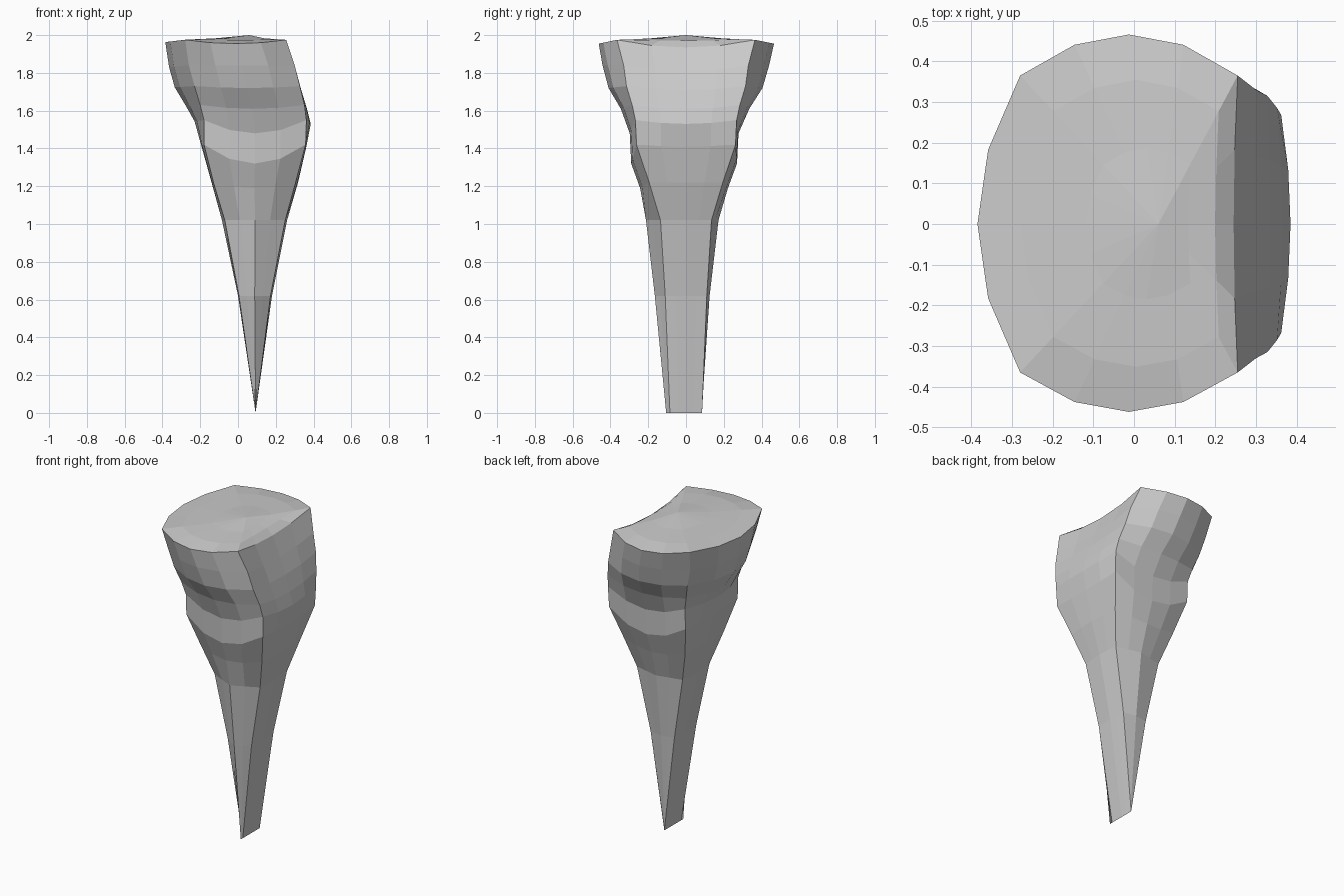
import bpy, bmesh

if "Cube" in bpy.data.objects:
    bpy.data.objects.remove(bpy.data.objects["Cube"])

# Cross-sections from tip to rim:
# z, left corner x, right corner x, corner |y|, left mid x, right mid x,
# front mid y, back mid y, drop of front/back middle, drop of side middle
rings = [
    (0.00, .093, .093, .085, .093, .093, -.105, .080, 0, 0),
    (0.62, .005, .172, .110, .000, .180, -.165, .125, 0, 0),
    (1.02, -.07, .250, .135, -.085, .260, -.212, .172, 0, 0),
    (1.22, -.13, .305, .195, -.14, .318, -.243, .222, .03, 0),
    (1.42, -.18, .358, .262, -.195, .362, -.290, .270, .10, .01),
    (1.55, -.18, .362, .268, -.23, .385, -.298, .278, .07, .02),
    (1.63, -.20, .352, .285, -.275, .365, -.345, .335, .02, .02),
    (1.73, -.23, .328, .315, -.335, .335, -.410, .405, .01, .02),
    (1.84, -.26, .300, .330, -.365, .295, -.442, .440, .00, .03),
    (1.975, -.28, .255, .365, -.385, .245, -.462, .466, .02, .04),
]
SEG = 4


def section(r):
    """Four bowed sides running counter-clockwise from the front left corner."""
    z, cl, cr, cy, ml, mr, yf, yb, dfb, dside = r
    power = 1.0 if z < 1.1 else 2.0
    corners = [(cl, -cy), (cr, -cy), (cr, cy), (cl, cy)]
    bows = [(0, yf + cy, dfb), (mr - cr, 0, dside), (0, yb - cy, dfb), (ml - cl, 0, dside)]
    pts = []
    for i, (bx, by, drop) in enumerate(bows):
        (ax, ay), (ex, ey) = corners[i], corners[(i + 1) % 4]
        for k in range(SEG):
            t = k / SEG
            w = 1 - abs(2 * t - 1) ** power
            d = drop if i != 3 else drop * 0.3
            pts.append((ax + (ex - ax) * t + bx * w,
                        ay + (ey - ay) * t + by * w, z - d * w))
    return pts


def bridge(bm, a, b):
    n = len(a)
    for i in range(n):
        j = (i + 1) % n
        bm.faces.new((a[i], a[j], b[j], b[i]))


bm = bmesh.new()
# Root and crown walls
loops = [[bm.verts.new(p) for p in section(r)] for r in rings]

# Biting surface: shallow inner loop rising to a low point
rim = section(rings[-1])
cx = 0.06
for s, mix in ((.76, .8), (.4, 1.0)):
    loops.append([bm.verts.new((cx + (x - cx) * s, y * s,
                                z + (1.976 + (1 - s) * .012 - z) * mix)) for x, y, z in rim])
for a, b in zip(loops, loops[1:]):
    bridge(bm, a, b)
peak = bm.verts.new((cx, 0, 2.0))
last = loops[-1]
for i, v in enumerate(last):
    bm.faces.new((v, last[(i + 1) % len(last)], peak))

# Close the blade-like tip by merging its two sides
bmesh.ops.remove_doubles(bm, verts=bm.verts, dist=0.001)
bmesh.ops.recalc_face_normals(bm, faces=bm.faces)
mesh = bpy.data.meshes.new("tooth")
bm.to_mesh(mesh)
bm.free()
tooth = bpy.data.objects.new("tooth", mesh)
bpy.context.collection.objects.link(tooth)
